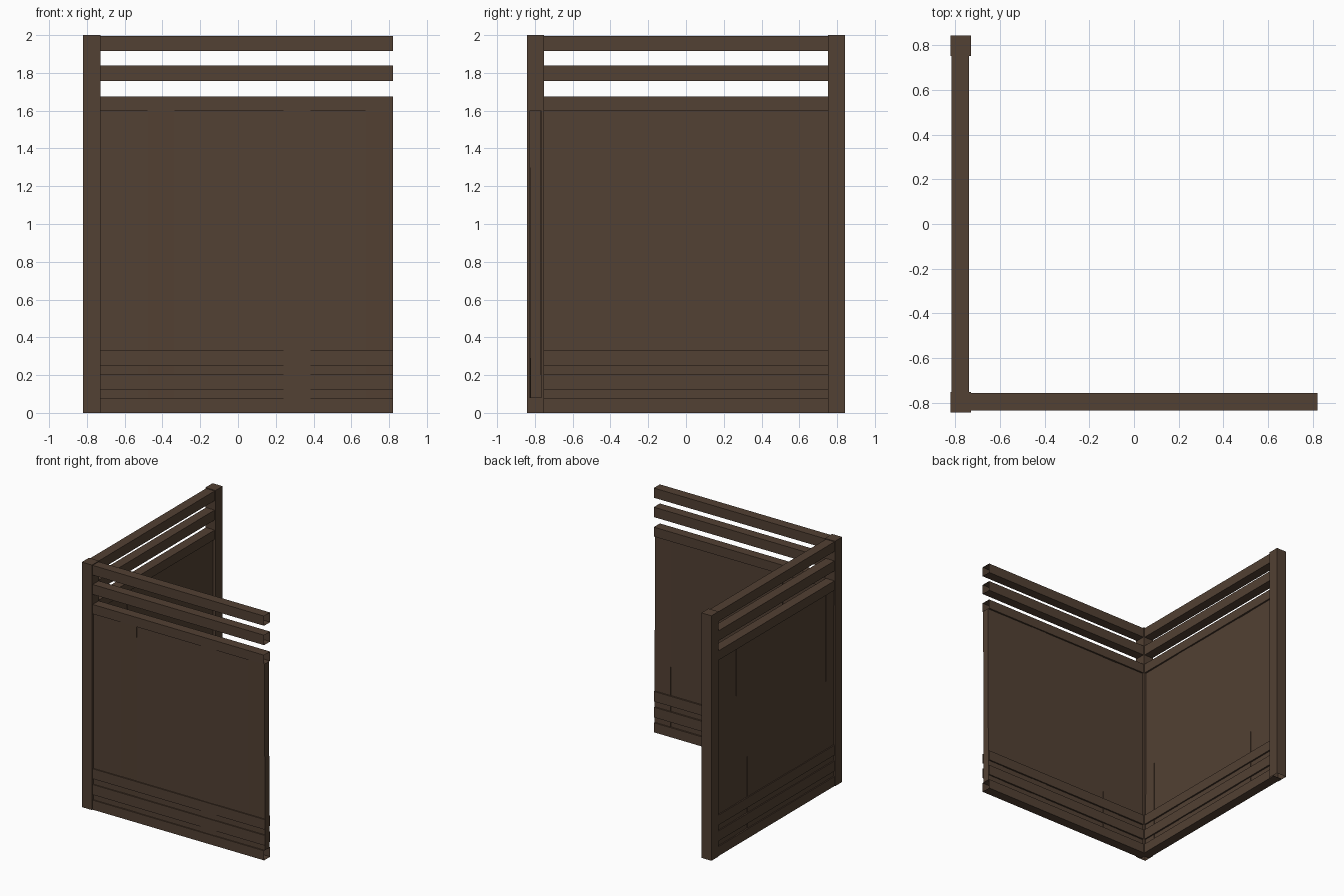
import bpy, bmesh, math
from mathutils import Matrix

if "Cube" in bpy.data.objects:
    bpy.data.objects.remove(bpy.data.objects["Cube"])

wood = bpy.data.materials.new("dark brown wood")
wood.diffuse_color = (0.085, 0.052, 0.033, 1)
wood.use_nodes = True
wood.node_tree.nodes["Principled BSDF"].inputs["Base Color"].default_value = wood.diffuse_color


def box(name, lo, hi, place=Matrix(), open_axis=None, open_sides=(), lean=0.0):
    """Box between two corners; faces on open_axis/open_sides are left off; lean tilts the top to -y."""
    bm = bmesh.new()
    bmesh.ops.create_cube(bm, size=1)
    if open_axis is not None:
        gone = [f for f in bm.faces
                if round(f.normal[open_axis]) in open_sides]
        bmesh.ops.delete(bm, geom=gone, context='FACES')
    for v in bm.verts:
        top = v.co.z
        for i in range(3):
            v.co[i] = lo[i] + (v.co[i] + 0.5) * (hi[i] - lo[i])
        v.co.y -= lean * 2 * top
    bm.transform(place)
    mesh = bpy.data.meshes.new(name)
    bm.to_mesh(mesh)
    bm.free()
    mesh.materials.append(wood)
    obj = bpy.data.objects.new(name, mesh)
    bpy.context.collection.objects.link(obj)


HALF = 0.795                 # half the length of a wall
RAILS = [(0.0, 0.078), (0.122, 0.205), (0.252, 0.334),
         (1.598, 1.675), (1.757, 1.838), (1.915, 1.994)]
# boards: start, end, half thickness, lean
BOARDS = [(-HALF, -0.505, 0.028, 0), (-0.505, -0.36, 0.028, 0.003),
          (-0.36, 0.215, 0.028, 0), (0.215, 0.36, 0.031, 0),
          (0.36, 0.65, 0.028, 0), (0.65, HALF, 0.029, 0.002)]


def wall(side, place):
    # hollow-ended horizontal rails
    for i, (z0, z1) in enumerate(RAILS):
        box(f"{side}_rail_{i + 1}", (-HALF, -0.039, z0), (HALF, 0.039, z1),
            place, 0, (-1, 1))
    # upright boards between the rails
    for i, (a, b, t, lean) in enumerate(BOARDS):
        box(f"{side}_board_{i + 1}", (a, -t - 0.002, 0.078), (b, t - 0.002, 1.6),
            place, lean=lean)


# two identical walls meeting at the corner
wall("front", Matrix.Translation((0.025, -0.795, 0)))
wall("left", Matrix.Translation((-0.776, 0, 0)) @ Matrix.Rotation(-math.pi / 2, 4, 'Z'))

# corner post and end post
for name, y in (("corner_post", -0.797), ("end_post", 0.797)):
    box(name, (-0.82, y - 0.046, 0), (-0.729, y + 0.046, 2.0), open_axis=2, open_sides=(-1,))
